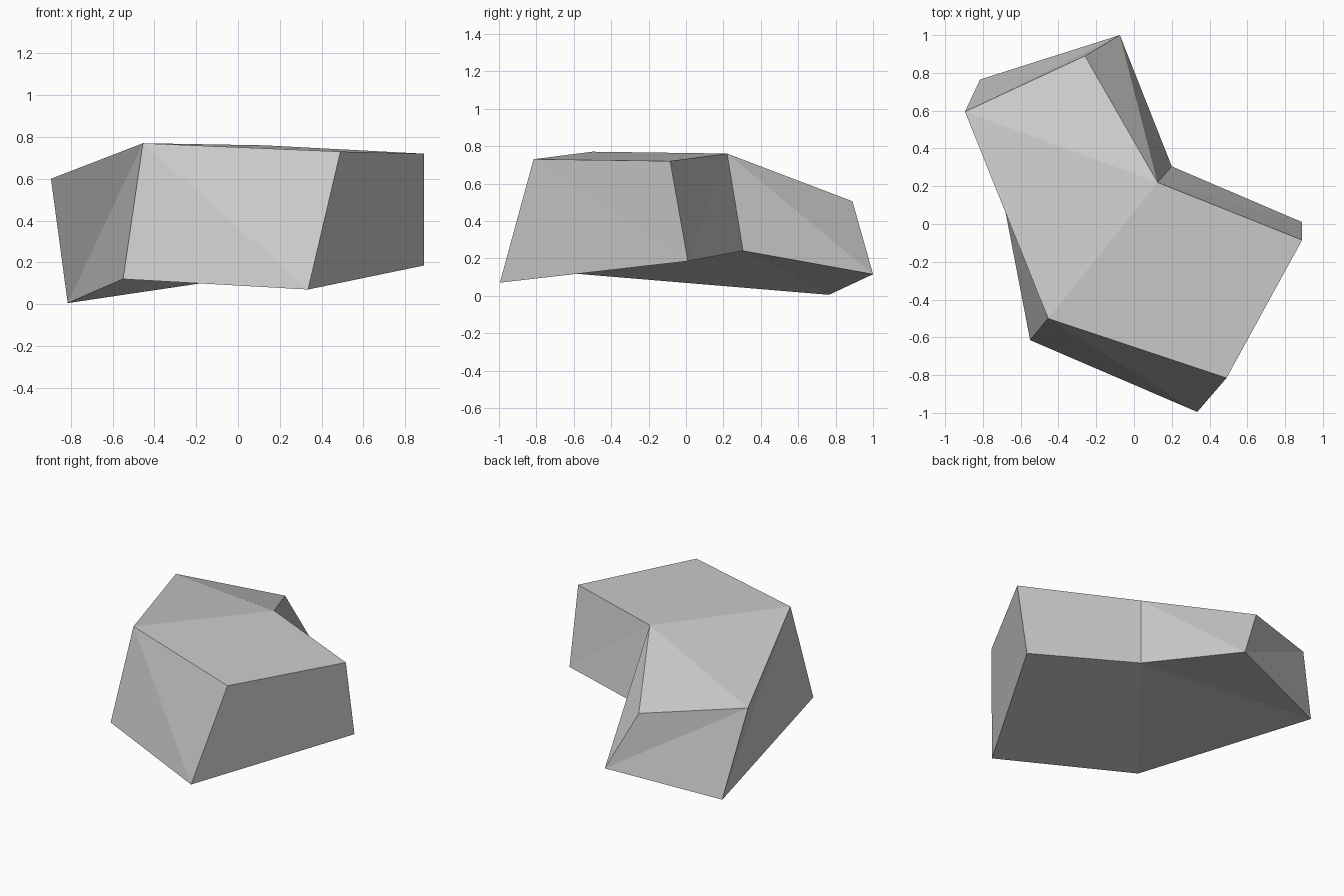
import bpy
import bmesh

# Remove the default object
default_object = bpy.data.objects.get("Cube")
if default_object:
    bpy.data.objects.remove(default_object, do_unlink=True)


def make_material(name, colour):
    material = bpy.data.materials.new(name)
    material.use_nodes = True
    material.diffuse_color = colour
    shader = next(n for n in material.node_tree.nodes if n.type == "BSDF_PRINCIPLED")
    shader.inputs["Base Color"].default_value = colour
    shader.inputs["Roughness"].default_value = 0.9
    return material


# Corners of the bent stone, counter-clockwise from the front right
upper_rim = [
    (-0.455, -0.50, 0.77), (0.49, -0.815, 0.73), (0.89, -0.085, 0.72),
    (0.125, 0.22, 0.76), (-0.26, 0.89, 0.505), (-0.895, 0.595, 0.60),
]
lower_rim = [
    (-0.55, -0.615, 0.12), (0.335, -0.995, 0.07), (0.89, 0.01, 0.185),
    (0.20, 0.305, 0.24), (-0.075, 1.0, 0.115), (-0.815, 0.765, 0.005),
]

# Which way the crease of each wall runs: down to the next corner, or up to it
wall_creases = ["down", "down", "up", "down", "up", "up"]


def build_stone(name, material):
    bm = bmesh.new()
    top = [bm.verts.new(corner) for corner in upper_rim]
    base = [bm.verts.new(corner) for corner in lower_rim]
    count = len(top)

    # Side walls, each split along its crease
    for i, crease in enumerate(wall_creases):
        j = (i + 1) % count
        if crease == "down":
            bm.faces.new((top[i], base[i], base[j]))
            bm.faces.new((top[i], base[j], top[j]))
        else:
            bm.faces.new((top[i], base[i], top[j]))
            bm.faces.new((base[i], base[j], top[j]))

    # Top and underside: a broad front slab, a middle wedge and a rear wedge
    front_right, front_left, left, inner, rear_left, rear_right = range(count)
    bm.faces.new([top[i] for i in (front_right, front_left, left, inner)])
    bm.faces.new([base[i] for i in (inner, left, front_left, front_right)])
    for wedge in ((front_right, inner, rear_right), (inner, rear_left, rear_right)):
        bm.faces.new([top[i] for i in wedge])
        bm.faces.new([base[i] for i in reversed(wedge)])

    bmesh.ops.recalc_face_normals(bm, faces=bm.faces)
    mesh = bpy.data.meshes.new(name)
    bm.to_mesh(mesh)
    bm.free()
    mesh.materials.append(material)
    stone = bpy.data.objects.new(name, mesh)
    bpy.context.collection.objects.link(stone)
    return stone


stone_grey = make_material("stone grey", (0.6, 0.6, 0.6, 1.0))
build_stone("bent_stone", stone_grey)
